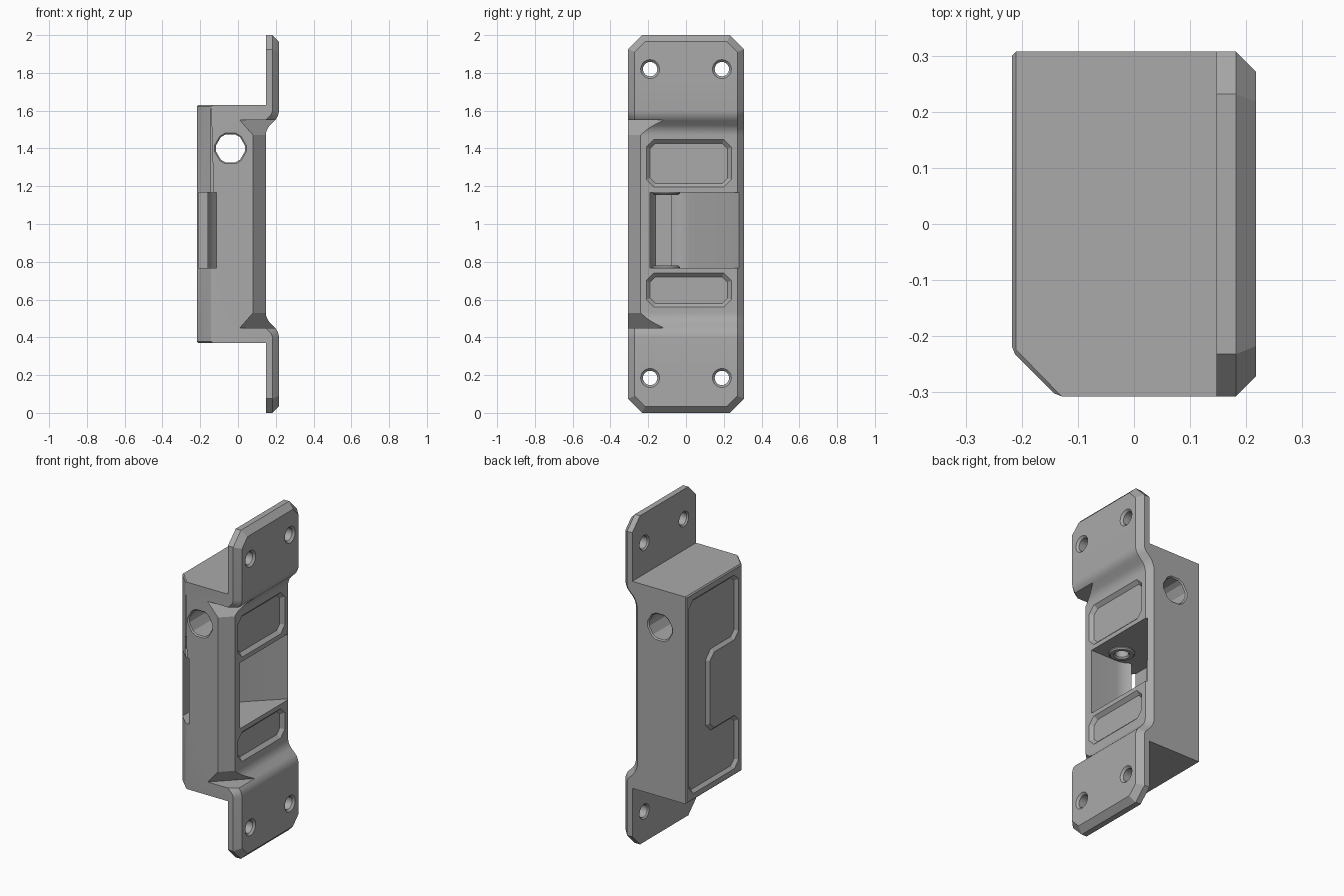
import bpy, bmesh, math
from mathutils import Vector

cube = bpy.data.objects.get("Cube")
if cube:
    bpy.data.objects.remove(cube, do_unlink=True)

grey = bpy.data.materials.new("satin_grey")
grey.use_nodes = True
COLOUR = (0.4, 0.4, 0.4, 1)
grey.diffuse_color = COLOUR
grey.node_tree.nodes["Principled BSDF"].inputs["Base Color"].default_value = COLOUR


def rect(a0, b0, a1, b1):
    return [(a0, b0), (a1, b0), (a1, b1), (a0, b1)]


def circle(a, b, r, n=32):
    return [(a + r * math.cos(math.tau * i / n), b + r * math.sin(math.tau * i / n)) for i in range(n)]


def chamfer(pts, c):
    """Cut every corner of an outline at distance c."""
    out = []
    for i, p in enumerate(pts):
        p = Vector(p)
        for q in (pts[i - 1], pts[(i + 1) % len(pts)]):
            out.append(tuple(p + (Vector(q) - p).normalized() * c))
    return out


def offset(pts, d):
    """Grow a counter-clockwise outline by d with mitred corners."""
    out = []
    for i, p in enumerate(pts):
        p = Vector(p)
        e1 = (p - Vector(pts[i - 1])).normalized()
        e2 = (Vector(pts[(i + 1) % len(pts)]) - p).normalized()
        n1, n2 = Vector((e1.y, -e1.x)), Vector((e2.y, -e2.x))
        out.append(tuple(p + (n1 + n2) * d / (1 + n1.dot(n2))))
    return out


def loft(name, pts, axis, sections):
    """Solid from one outline; sections are (growth, level along axis)."""
    area = sum(pts[i - 1][0] * p[1] - p[0] * pts[i - 1][1] for i, p in enumerate(pts))
    if area < 0:
        pts = pts[::-1]
    place = {"x": lambda a, b, l: (l, a, b), "y": lambda a, b, l: (a, l, b),
             "z": lambda a, b, l: (a, b, l)}[axis]
    bm = bmesh.new()
    rings = [[bm.verts.new(place(a, b, lvl)) for a, b in offset(pts, g)] for g, lvl in sections]
    n = len(pts)
    for r, s in zip(rings, rings[1:]):
        for i in range(n):
            bm.faces.new((r[i - 1], r[i], s[i], s[i - 1]))
    bm.faces.new(rings[0])
    bm.faces.new(rings[-1])
    bmesh.ops.recalc_face_normals(bm, faces=bm.faces)
    mesh = bpy.data.meshes.new(name)
    bm.to_mesh(mesh)
    bm.free()
    mesh.materials.append(grey)
    ob = bpy.data.objects.new(name, mesh)
    bpy.context.collection.objects.link(ob)
    return ob


def combine(target, other, operation="DIFFERENCE"):
    mod = target.modifiers.new("combine", "BOOLEAN")
    mod.operation, mod.solver, mod.object = operation, "EXACT", other
    bpy.context.view_layer.objects.active = target
    bpy.ops.object.modifier_apply(modifier=mod.name)
    bpy.data.objects.remove(other, do_unlink=True)


def bevel(bm, test, size, segments=1):
    bm.normal_update()
    edges = [e for e in bm.edges if test(e)]
    bmesh.ops.bevel(bm, geom=edges, offset=size, segments=segments, profile=0.5,
                    affect="EDGES", clamp_overlap=True)


# Housing and mounting flanges as one side profile
BACK, SEAT, FACE, HALF = -0.217, 0.147, 0.217, 0.307
profile = [(FACE, 0), (FACE, 0.43), (SEAT, 0.5), (SEAT, 1.5), (FACE, 1.57), (FACE, 2),
           (SEAT, 2), (SEAT, 1.63), (BACK, 1.63), (BACK, 0.37), (SEAT, 0.37), (SEAT, 0)]
body = loft("strike_housing", profile, "y", [(0, -HALF), (0, HALF)])


def along(e, k):
    d = e.verts[1].co - e.verts[0].co
    return abs(d[k]) > 0.99 * d.length


def mid(e):
    return (e.verts[0].co + e.verts[1].co) / 2


def is_bend(e):
    return along(e, 1) and mid(e).x > 0.1 and min(abs(mid(e).z - z) for z in (0.43, 0.5, 1.5, 1.57)) < 0.01


def is_flange_corner(e):
    return along(e, 0) and abs(mid(e).z - 1) > 0.99


def is_front_rim(e):
    fronts = [f.normal.x > 0.3 for f in e.link_faces]
    return sum(fronts) == 1 and mid(e).x > 0.1


def is_back_rim(e):
    return all(v.co.x < -0.1 for v in e.verts) and e.calc_face_angle(0) > 0.3


bm = bmesh.new()
bm.from_mesh(body.data)
bevel(bm, is_bend, 0.03, 4)
bevel(bm, is_flange_corner, 0.075)
bevel(bm, is_front_rim, 0.035)
bevel(bm, lambda e: along(e, 2) and mid(e).x < -0.2 and mid(e).y < 0, 0.08)
bevel(bm, is_back_rim, 0.007)
bm.to_mesh(body.data)
bm.free()

# Wide chamfer along the entry side of the plate
combine(body, loft("entry_chamfer", [(0.17, -0.217), (0.055, -0.332), (0.17, -0.332)], "z",
                   [(0.05, 0.45), (0, 0.53), (0, 1.47), (0.05, 1.55)]))

# Screw holes through the flanges
for y in (-0.19, 0.19):
    for z in (0.185, 1.82):
        combine(body, loft("screw_hole", circle(y, z, 0.038), "x",
                           [(0.02, 0.135), (0, 0.155), (0, 0.205), (0.02, 0.225)]))

# Cable hole across the housing
hexagon = chamfer(circle(-0.04, 1.4, 0.09, 6), 0.018)
combine(body, loft("cable_hole", hexagon, "y", [(0.016, -0.32), (-0.004, -0.3), (-0.004, 0.3), (0.016, 0.32)]))

# Shallow panels in the plate
for z0, z1 in ((0.56, 0.74), (1.195, 1.447)):
    combine(body, loft("plate_panel", chamfer(rect(-0.21, z0, 0.24, z1), 0.04), "x",
                       [(0.01, SEAT + 0.01), (-0.02, SEAT - 0.02)]))

# Shallow C-shaped panel in the back
back_panel = [(-0.195, 0.41), (0.28, 0.41), (0.28, 1.59), (-0.195, 1.59),
              (-0.195, 1.195), (0.08, 1.195), (0.08, 0.735), (-0.195, 0.735)]
combine(body, loft("back_panel", chamfer(back_panel, 0.04), "x",
                   [(0.01, BACK - 0.01), (-0.018, BACK + 0.018)]))

# Latch pocket: straight wall, rounded end, ramp out to the far edge
LOW, HIGH = 0.767, 1.168
cx, cy, r = -0.03, -0.06, 0.13
arc = [(cx + r * math.cos(math.radians(t)), cy + r * math.sin(math.radians(t))) for t in range(270, 135, -9)]
combine(body, loft("latch_pocket", [(0.25, -0.19)] + arc + [(0.165, 0.305), (0.25, 0.305)], "z",
                   [(0, LOW), (0, HIGH)]))
combine(body, loft("side_slot", rect(-0.208, -0.4, -0.115, -0.08), "z", [(0, LOW), (0, HIGH)]))

# Pivot bosses on the pocket ceiling and floor, with a bore up to the cable hole
for start, step in ((HIGH, -1), (LOW, 1)):
    combine(body, loft("pivot_boss", circle(0, -0.105, 0.072), "z",
                       [(0, start - 0.02 * step), (0, start + 0.006 * step), (-0.008, start + 0.014 * step)]), "UNION")
    bore = [(0.012, start + 0.02 * step), (0, start + 0.005 * step),
            (0, start - (0.2 if step < 0 else 0.05) * step)]
    combine(body, loft("pivot_bore", circle(0, -0.105, 0.038), "z", bore))

# Shading
bpy.ops.object.select_all(action="DESELECT")
body.select_set(True)
bpy.context.view_layer.objects.active = body
bpy.ops.object.shade_smooth_by_angle(angle=math.radians(25))
